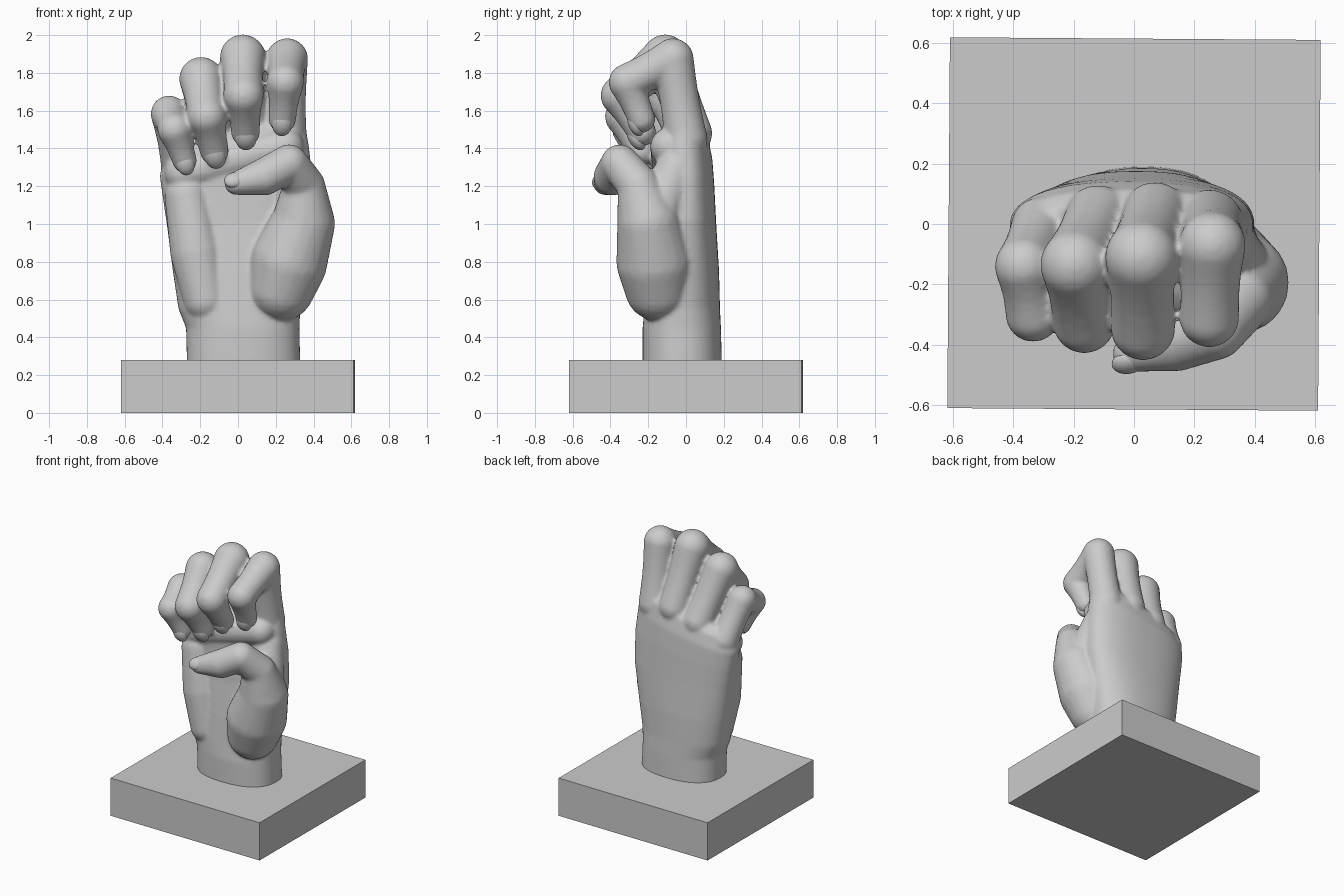
import bpy, bmesh, math
from mathutils import Vector, Matrix

cube = bpy.data.objects.get("Cube")
if cube:
    bpy.data.objects.remove(cube, do_unlink=True)

# One plaster colour for everything
plaster = bpy.data.materials.new("grey_plaster")
plaster.use_nodes = True
plaster.diffuse_color = (0.6, 0.6, 0.6, 1)
plaster.node_tree.nodes["Principled BSDF"].inputs["Base Color"].default_value = (0.6, 0.6, 0.6, 1)


def make_object(name, bm, smooth=True):
    mesh = bpy.data.meshes.new(name)
    for f in bm.faces:
        f.smooth = smooth
    bm.to_mesh(mesh)
    bm.free()
    mesh.materials.append(plaster)
    obj = bpy.data.objects.new(name, mesh)
    bpy.context.collection.objects.link(obj)
    return obj


def add_palm(bm, rings, sides=56, power=2.35):
    """Loft rounded sections: z, left, right, front, back, slope of z over x."""
    loops = []
    for z, x0, x1, y0, y1, slope in rings:
        loop = []
        for i in range(sides):
            a = math.tau * i / sides
            c, s = math.cos(a), math.sin(a)
            x = (x0 + x1) / 2 + (x1 - x0) / 2 * math.copysign(abs(c) ** (2 / power), c)
            y = (y0 + y1) / 2 + (y1 - y0) / 2 * math.copysign(abs(s) ** (2 / power), s)
            loop.append(bm.verts.new((x, y, z + slope * x)))
        loops.append(loop)
    for low, high in zip(loops, loops[1:]):
        for i in range(sides):
            j = (i + 1) % sides
            bm.faces.new((low[i], low[j], high[j], high[i]))
    bm.faces.new(loops[0][::-1])
    bm.faces.new(loops[-1])


def add_limb(bm, joints, pinch=0.0):
    """Sweep a ball through joints (x, y, z, radius), slimmer between them."""
    for a, b in zip(joints, joints[1:]):
        pa, pb = Vector(a[:3]), Vector(b[:3])
        steps = max(2, int((pb - pa).length / 0.02))
        for i in range(steps + 1):
            t = i / steps
            r = (a[3] + (b[3] - a[3]) * t) * (1 - pinch * math.sin(math.pi * t))
            bmesh.ops.create_icosphere(bm, subdivisions=3, radius=r,
                                       matrix=Matrix.Translation(pa.lerp(pb, t)))


def make_nail(name, joint, tip, facing):
    """Thin rounded nail lying on the outer side of a fingertip."""
    p, r = Vector(tip[:3]), tip[3]
    along = (p - Vector(joint[:3])).normalized()
    normal = (facing - along * facing.dot(along)).normalized()
    across = along.cross(normal)
    frame = Matrix((across, along, normal)).transposed().to_4x4()
    frame.translation = p + normal * r * 0.52 + along * r * 0.15
    bm = bmesh.new()
    bmesh.ops.create_uvsphere(bm, u_segments=24, v_segments=16, radius=r,
                              matrix=frame @ Matrix.Diagonal((0.74, 0.95, 0.54, 1)))
    make_object(name, bm)


# Plinth
bm = bmesh.new()
bmesh.ops.create_cube(bm, matrix=Matrix.Translation((0, 0, 0.14)) @ Matrix.Rotation(-0.007, 4, 'Z')
                      @ Matrix.Diagonal((1.23, 1.23, 0.28, 1)))
make_object("plinth", bm, smooth=False)

# Wrist and palm
hand = bmesh.new()
add_palm(hand, [
    (0.25, -0.27, 0.33, -0.23, 0.19, 0),
    (0.45, -0.275, 0.325, -0.23, 0.185, 0),
    (0.55, -0.315, 0.33, -0.22, 0.18, 0),
    (0.75, -0.345, 0.36, -0.20, 0.175, 0),
    (1.0, -0.375, 0.40, -0.17, 0.16, 0.05),
    (1.2, -0.40, 0.395, -0.16, 0.15, 0.12),
    (1.34, -0.415, 0.375, -0.16, 0.14, 0.2),
    (1.45, -0.39, 0.355, -0.13, 0.115, 0.25),
    (1.5, -0.33, 0.30, -0.07, 0.07, 0.28)])

# Palm pads: little-finger side, and the ridge below the fingers
add_limb(hand, [(-0.17, -0.11, 0.6, 0.12), (-0.22, -0.09, 0.85, 0.14), (-0.27, -0.07, 1.15, 0.12)])
add_limb(hand, [(-0.29, -0.08, 1.27, 0.1), (0.25, -0.09, 1.41, 0.1)])

# Thumb mound, thumb and the web towards the index finger
thumb = [(0.23, -0.15, 0.66, 0.175), (0.27, -0.165, 0.8, 0.205), (0.345, -0.195, 1.0, 0.17),
         (0.35, -0.25, 1.2, 0.112), (0.27, -0.35, 1.32, 0.102),
         (0.14, -0.39, 1.25, 0.1), (-0.01, -0.43, 1.215, 0.062)]
add_limb(hand, thumb)
add_limb(hand, [(0.34, -0.15, 1.05, 0.12), (0.28, -0.05, 1.3, 0.11)])

# Curled fingers: knuckle, middle joint, end joint, tip
fingers = {
    "index": [(0.25, 0.0, 1.45, 0.115), (0.26, -0.07, 1.872, 0.112),
              (0.25, -0.31, 1.75, 0.1), (0.235, -0.235, 1.555, 0.073)],
    "middle": [(0.07, 0.03, 1.48, 0.11), (0.025, -0.11, 1.882, 0.122),
               (0.03, -0.345, 1.68, 0.108), (0.04, -0.235, 1.487, 0.077)],
    "ring": [(-0.12, 0.02, 1.42, 0.11), (-0.195, -0.135, 1.768, 0.117),
             (-0.165, -0.325, 1.57, 0.105), (-0.125, -0.235, 1.387, 0.077)],
    "little": [(-0.31, -0.01, 1.32, 0.1), (-0.365, -0.14, 1.583, 0.098),
               (-0.335, -0.3, 1.5, 0.092), (-0.283, -0.25, 1.335, 0.065)]}
for name, joints in fingers.items():
    add_limb(hand, joints, pinch=0.07)
    make_nail(name + "_nail", joints[-2], joints[-1], Vector((0, -1, -0.2)))
make_nail("thumb_nail", thumb[-2], thumb[-1], Vector((0, -0.7, 0.5)))

# Blend all flesh into one smooth skin
obj = make_object("hand", hand)
remesh = obj.modifiers.new("skin", 'REMESH')
remesh.mode = 'VOXEL'
remesh.voxel_size = 0.011
remesh.use_smooth_shade = True
soften = obj.modifiers.new("soften", 'SMOOTH')
soften.factor = 0.5
soften.iterations = 9
